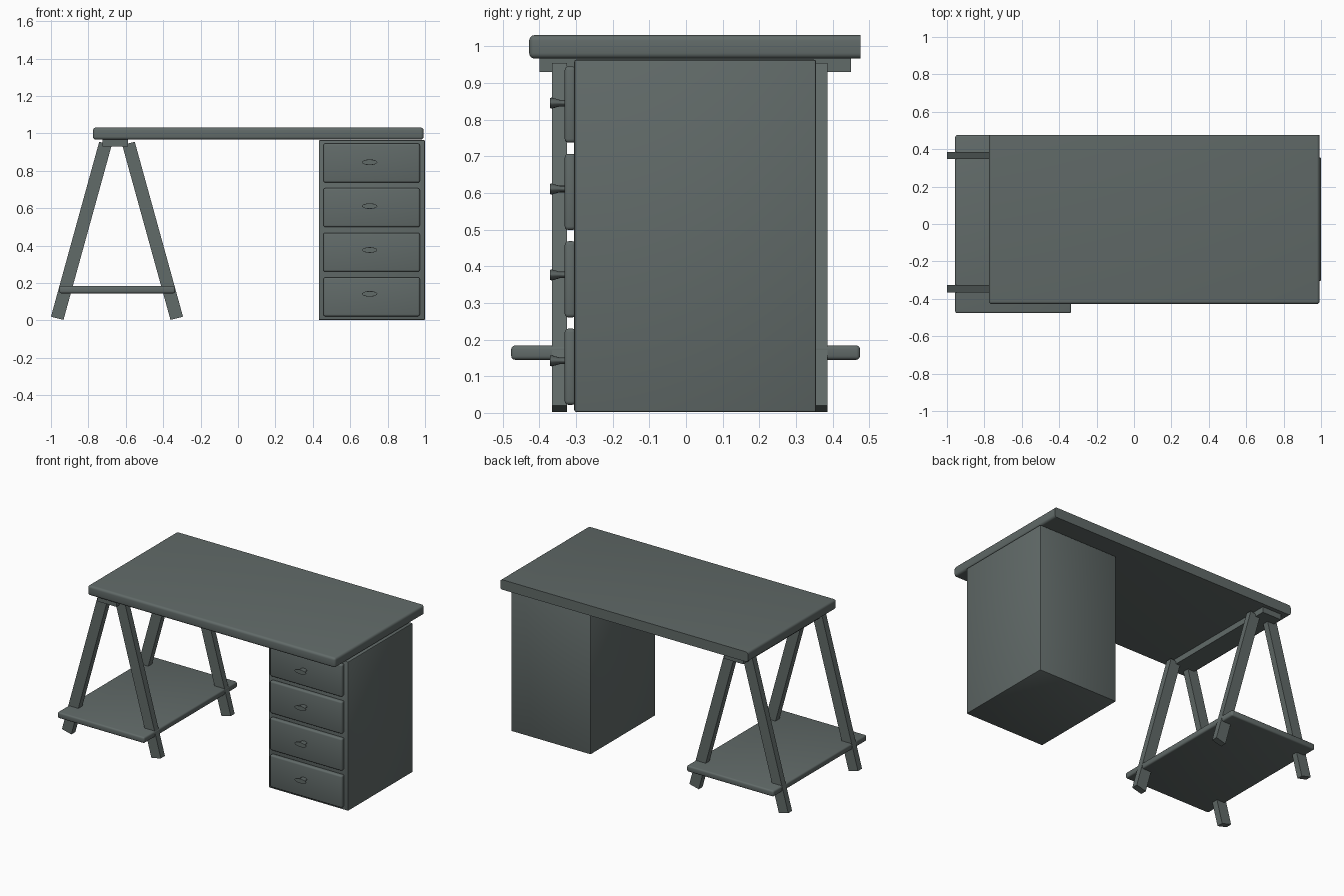
import bpy, bmesh, math
from mathutils import Vector

if "Cube" in bpy.data.objects:
    bpy.data.objects.remove(bpy.data.objects["Cube"])

mat = bpy.data.materials.new("dark grey green paint")
mat.diffuse_color = (0.12, 0.145, 0.14, 1)
mat.use_nodes = True
mat.node_tree.nodes["Principled BSDF"].inputs["Base Color"].default_value = mat.diffuse_color


def finish(name, bm):
    bmesh.ops.recalc_face_normals(bm, faces=bm.faces)
    me = bpy.data.meshes.new(name)
    bm.to_mesh(me)
    bm.free()
    me.materials.append(mat)
    ob = bpy.data.objects.new(name, me)
    bpy.context.collection.objects.link(ob)
    bpy.context.view_layer.objects.active = ob
    ob.select_set(True)
    bpy.ops.object.shade_smooth_by_angle(angle=math.radians(35))
    ob.select_set(False)
    return ob


def box(name, x, y, z, bevel=0.0, segs=3, keep=None):
    """Box from ranges; keep(edge) picks which edges get rounded."""
    bm = bmesh.new()
    bmesh.ops.create_cube(bm, size=1)
    for v in bm.verts:
        v.co = Vector([r[0] if c < 0 else r[1] for c, r in zip(v.co, (x, y, z))])
    if bevel:
        edges = [e for e in bm.edges if keep is None or keep(e)]
        bmesh.ops.bevel(bm, geom=edges, offset=bevel, segments=segs,
                        profile=0.5, affect='EDGES')
    return finish(name, bm)


# Table top: rounded everywhere except the square back edge
box("table_top", (-0.775, 0.992), (-0.428, 0.476), (0.967, 1.031), 0.015, 4,
    lambda e: not all(v.co.y > 0.4 for v in e.verts))

# Drawer cabinet
box("cabinet", (0.432, 1.0), (-0.305, 0.355), (0.002, 0.964), 0.006, 2)


# Flared oval knob
def knob(name, cx, cz):
    bm = bmesh.new()
    n = 24
    rings = []
    for y, w, h in ((-0.325, 0.020, 0.009), (-0.345, 0.022, 0.009),
                    (-0.366, 0.040, 0.015), (-0.371, 0.041, 0.014)):
        rings.append([bm.verts.new((cx + w * math.cos(2 * math.pi * i / n), y,
                                    cz + h * math.sin(2 * math.pi * i / n)))
                      for i in range(n)])
    for a, b in zip(rings, rings[1:]):
        for i in range(n):
            j = (i + 1) % n
            bm.faces.new((a[i], a[j], b[j], b[i]))
    bm.faces.new(rings[0])
    bm.faces.new(rings[-1])
    finish(name, bm)


# Four drawer fronts with knobs
for i in range(4):
    z0 = 0.022 + i * 0.2385
    top = z0 + 0.208
    box(f"drawer_front_{i + 1}", (0.457, 0.972), (-0.331, -0.300), (z0, top), 0.010, 3)
    knob(f"drawer_knob_{i + 1}", 0.704, 0.142 + i * 0.2345)


# Splayed trestle legs, mirrored about the trestle centre
def leg(name, side, y0, y1):
    cx = -0.647
    prof = ((-0.353, 0.020), (-0.286, 0.003), (-0.028, 0.938), (-0.095, 0.955))
    bm = bmesh.new()
    f = bm.faces.new([bm.verts.new((cx + side * x, y0, z)) for x, z in prof])
    ext = bmesh.ops.extrude_face_region(bm, geom=[f], use_keep_orig=True)
    for v in ext["geom"]:
        if isinstance(v, bmesh.types.BMVert):
            v.co.y = y1
    finish(name, bm)


for label, y0, y1 in (("front", -0.366, -0.325), ("back", 0.347, 0.386)):
    leg(f"{label}_left_leg", 1, y0, y1)
    leg(f"{label}_right_leg", -1, y0, y1)

# Beam under the table top and the low shelf
box("trestle_beam", (-0.724, -0.588), (-0.40, 0.45), (0.931, 0.968))
box("trestle_shelf", (-0.956, -0.336), (-0.477, 0.475), (0.145, 0.184), 0.010, 3)
